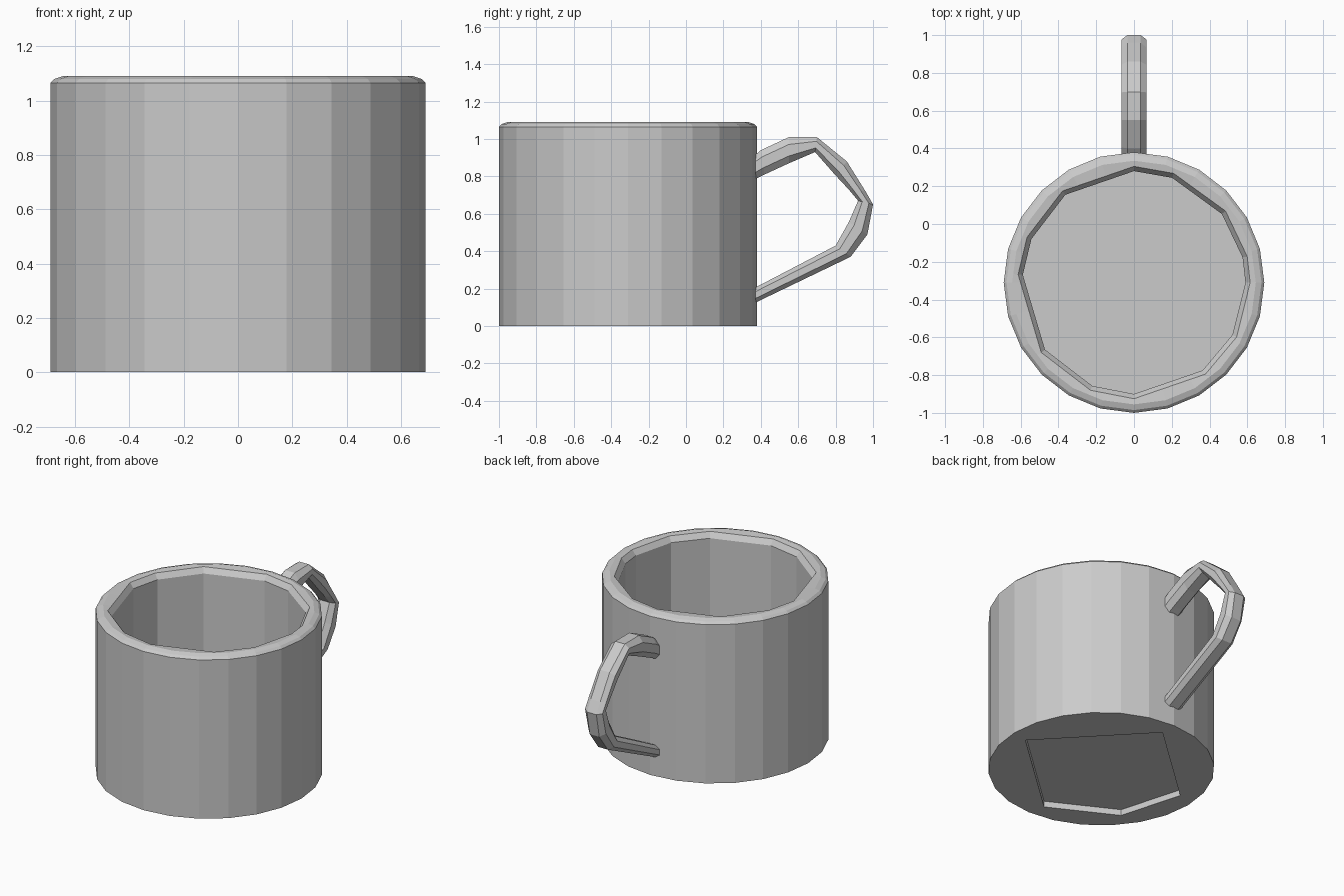
import bpy, bmesh
from math import radians, cos, sin

cube = bpy.data.objects.get("Cube")
if cube:
    bpy.data.objects.remove(cube, do_unlink=True)

grey = bpy.data.materials.new("plain_grey")
grey.use_nodes = True
COLOUR = (0.6, 0.6, 0.6, 1)
grey.diffuse_color = COLOUR
grey.node_tree.nodes["Principled BSDF"].inputs["Base Color"].default_value = COLOUR

CENTRE_Y = -0.31
OUTER = list(range(0, 360, 15))
INNER = [0, 13, 38, 70, 90, 128, 157, 176, 217, 248, 270, 308, 332]
RECESS = [90, 174, 218, 267, 357]
ANGLES = sorted(set(OUTER + INNER + RECESS))


def polygon_radius(angle, corners, radius):
    """Distance from centre to the edge of a polygon with corners on a circle."""
    loop = [corners[-1] - 360] + corners + [corners[0] + 360]
    for a, b in zip(loop, loop[1:]):
        if a <= angle <= b:
            half, mid = radians(b - a) / 2, radians(a + b) / 2
            return radius * cos(half) / cos(radians(angle) - mid)


def loft(name, rings):
    """Skin a list of closed rings and cap both ends."""
    bm = bmesh.new()
    loops = [[bm.verts.new(p) for p in ring] for ring in rings]
    for low, high in zip(loops, loops[1:]):
        n = len(low)
        for i in range(n):
            j = (i + 1) % n
            bm.faces.new((low[i], low[j], high[j], high[i]))
    bm.faces.new(loops[0])
    bm.faces.new(loops[-1])
    bmesh.ops.recalc_face_normals(bm, faces=bm.faces)
    mesh = bpy.data.meshes.new(name)
    bm.to_mesh(mesh)
    bm.free()
    mesh.materials.append(grey)
    obj = bpy.data.objects.new(name, mesh)
    bpy.context.collection.objects.link(obj)
    return obj


def body_ring(radius, z, corners):
    ring = []
    for a in ANGLES:
        r = polygon_radius(a, corners, radius)
        ring.append((r * cos(radians(a)), CENTRE_Y + r * sin(radians(a)), z))
    return ring


# Cup body: base recess, outer wall, rounded rim, faceted inner wall, floor
levels = [
    (0.58, 0.04, RECESS), (0.58, 0.0, RECESS),
    (0.69, 0.0, OUTER), (0.69, 1.065, OUTER), (0.675, 1.08, OUTER),
    (0.645, 1.09, OUTER), (0.615, 1.085, INNER), (0.59, 1.05, INNER),
    (0.59, 0.08, INNER),
]
loft("cup_body", [body_ring(*level) for level in levels])

# Handle: inner and outer edge (y, z) at each bend
bends = [
    ((0.34, 0.77), (0.34, 0.89)), ((0.42, 0.81), (0.40, 0.94)),
    ((0.55, 0.87), (0.55, 1.01)), ((0.69, 0.93), (0.70, 1.01)),
    ((0.80, 0.805), (0.86, 0.88)), ((0.87, 0.73), (0.96, 0.72)),
    ((0.92, 0.67), (1.0, 0.65)), ((0.87, 0.555), (0.97, 0.49)),
    ((0.80, 0.43), (0.88, 0.37)), ((0.34, 0.19), (0.34, 0.11)),
]
# Chamfered cross-section: half width and position from inner to outer edge
half_section = [(0.035, 0), (0.065, 0.28), (0.065, 0.72), (0.035, 1)]
section = half_section + [(-x, t) for x, t in reversed(half_section)]
loft("handle", [
    [(x, a[0] + (b[0] - a[0]) * t, a[1] + (b[1] - a[1]) * t) for x, t in section]
    for a, b in bends
])
